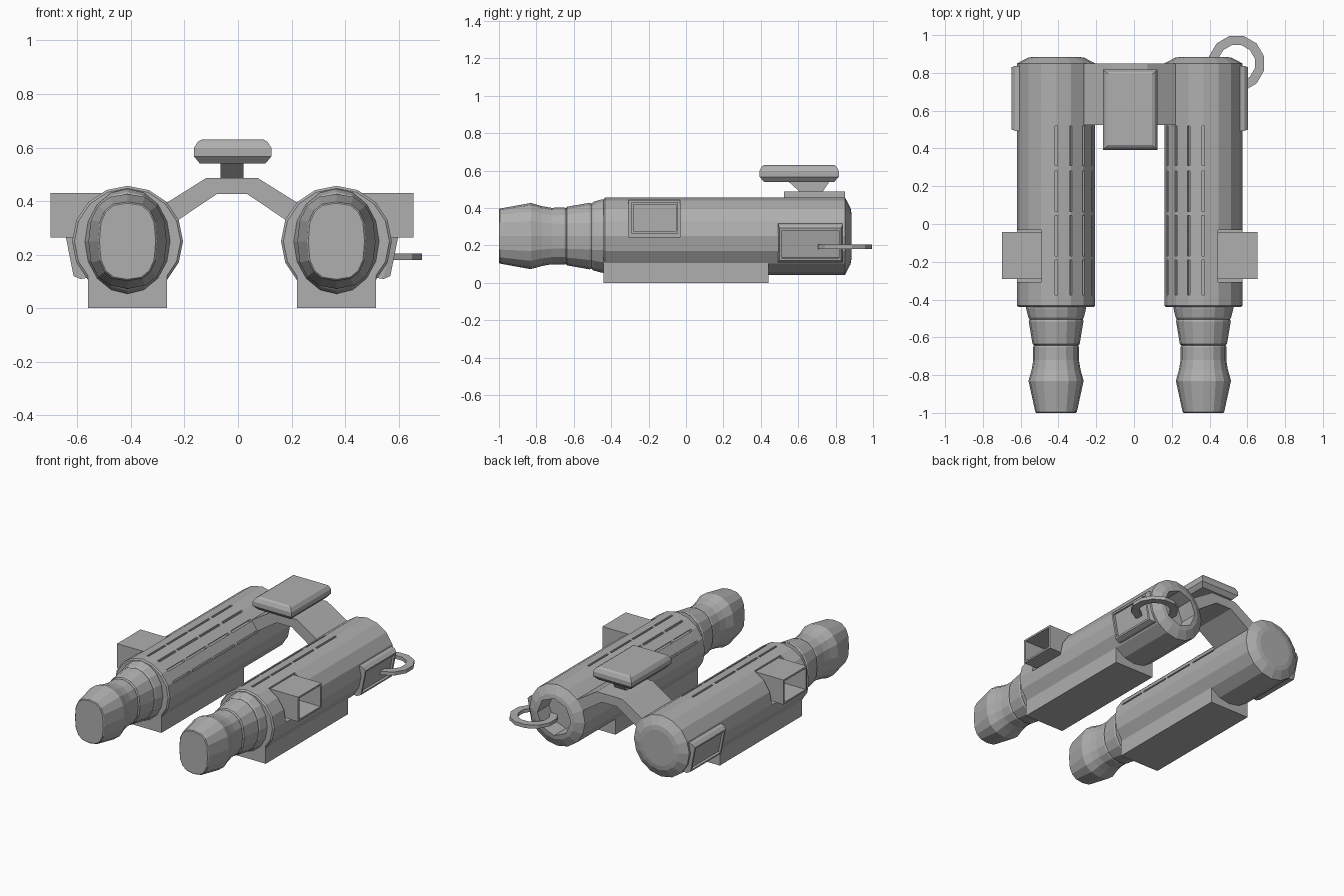
import bpy, bmesh
from math import sin, cos, pi, radians, copysign
from mathutils import Vector

AXIS = -0.0225   # mirror plane of the two barrels
OFFSET = 0.39    # barrel distance from the mirror plane
HEIGHT = 0.25    # barrel axis height

if "Cube" in bpy.data.objects:
    bpy.data.objects.remove(bpy.data.objects["Cube"])

grey = bpy.data.materials.new("plain grey")
grey.use_nodes = True
colour = (0.43, 0.43, 0.43, 1)
grey.diffuse_color = colour
grey.node_tree.nodes["Principled BSDF"].inputs["Base Color"].default_value = colour


def skin(bm, rings, loop=False):
    """Join rings of points with quads, capping the ends unless looped."""
    rows = [[bm.verts.new(p) for p in ring] for ring in rings]
    n = len(rows[0])
    pairs = list(zip(rows, rows[1:]))
    if loop:
        pairs.append((rows[-1], rows[0]))
    else:
        bm.faces.new(rows[0])
        bm.faces.new(rows[-1])
    for a, b in pairs:
        for i in range(n):
            j = (i + 1) % n
            bm.faces.new((a[i], a[j], b[j], b[i]))


def finish(name, bm):
    bmesh.ops.recalc_face_normals(bm, faces=bm.faces[:])
    mesh = bpy.data.meshes.new(name)
    bm.to_mesh(mesh)
    bm.free()
    mesh.materials.append(grey)
    obj = bpy.data.objects.new(name, mesh)
    bpy.context.scene.collection.objects.link(obj)
    return obj


def build(name, rings, loop=False):
    bm = bmesh.new()
    skin(bm, rings, loop)
    return finish(name, bm)


def rect(hx, hy, z, cx=0, cy=0):
    return [Vector((cx + sx * hx, cy + sy * hy, z))
            for sx, sy in ((-1, -1), (1, -1), (1, 1), (-1, 1))]


def section(cx, y, rx, rz, power=2.0, sides=16):
    """Superellipse ring across the barrel."""
    pts = []
    for i in range(sides):
        c, s = cos(2 * pi * i / sides), sin(2 * pi * i / sides)
        pts.append(Vector((cx + rx * copysign(abs(c) ** (2 / power), c), y,
                           HEIGHT + rz * copysign(abs(s) ** (2 / power), s))))
    return pts


def carve(obj, cutter):
    cutter.hide_render = True
    mod = obj.modifiers.new("carve", 'BOOLEAN')
    mod.operation = 'DIFFERENCE'
    mod.solver = 'EXACT'
    mod.object = cutter
    bpy.context.view_layer.update()
    graph = bpy.context.evaluated_depsgraph_get()
    mesh = bpy.data.meshes.new_from_object(obj.evaluated_get(graph))
    obj.modifiers.clear()
    obj.data = mesh
    mesh.materials.clear()
    mesh.materials.append(grey)
    bpy.data.objects.remove(cutter)


# Eyepiece profile: y, half width, half height, squareness
EYEPIECE = [(-0.40, 0.165, 0.198, 2), (-0.45, 0.158, 0.196, 2), (-0.495, 0.147, 0.184, 2.1),
            (-0.505, 0.141, 0.174, 2.1), (-0.515, 0.145, 0.178, 2.1), (-0.635, 0.125, 0.157, 2.3),
            (-0.642, 0.117, 0.149, 2.3), (-0.65, 0.121, 0.153, 2.3), (-0.72, 0.121, 0.151, 2.4),
            (-0.77, 0.129, 0.160, 2.4), (-0.83, 0.146, 0.177, 2.4), (-0.995, 0.110, 0.147, 2.7),
            (-1.0, 0.105, 0.142, 2.7)]
BODY = [(-0.44, 0.198), (-0.432, 0.207), (0.85, 0.207), (0.88, 0.15), (0.885, 0.12)]

for side, tag in ((1, "left"), (-1, "right")):
    cx = AXIS + side * OFFSET

    def out(x, y, z):
        """Point measured outwards from the barrel axis."""
        return Vector((cx + side * x, y, HEIGHT + z))

    def panel(x, hy, cy, hz, cz, turn=0.0):
        """Rectangle facing outwards, turned about the barrel axis."""
        c, s = cos(turn), sin(turn)
        pts = []
        for sy, sz in ((-1, -1), (1, -1), (1, 1), (-1, 1)):
            v = cz + sz * hz
            pts.append(out(x * c - v * s, cy + sy * hy, x * s + v * c))
        return pts

    # Main barrel
    body = build(tag + "_barrel", [section(cx, y, r, r) for y, r in BODY])

    # Grooves, sight pocket and rear recess carved from the barrel
    bm = bmesh.new()
    for row in range(4):
        turn = radians(90 + 22.5 * row)
        for start, end in ((-0.375, -0.19), (-0.17, 0.045), (0.065, 0.28), (0.31, 0.52)):
            mid, half = (start + end) / 2, (end - start) / 2
            skin(bm, [panel(r, half, mid, 0.007, 0, turn) for r in (0.185, 0.23)])
    skin(bm, [panel(x, 0.138, -0.17, 0.1, 0.095) for x in (0.077, 0.3)])
    if side > 0:
        skin(bm, [section(cx, y, 0.125, 0.125, sides=8) for y in (0.76, 0.95)])
    carve(body, finish("cutter", bm))

    # Eyepiece
    build(tag + "_eyepiece", [section(cx, *p) for p in EYEPIECE])

    # Base block under the barrel
    build(tag + "_base_block", [rect(0.148, 0.44, z, cx) for z in (0, 0.13)])

    # Open side sight box
    build(tag + "_side_box", [panel(x, 0.125 - w, -0.167, 0.083 - w, 0.098)
                              for x, w in ((0.07, 0), (0.287, 0), (0.287, 0.012), (0.12, 0.012))])

    # Framed side plate
    build(tag + "_side_plate", [panel(x, hy, 0.665, hz, 0, radians(-11.25))
                                for x, hy, hz in ((0.16, 0.172, 0.105), (0.2, 0.172, 0.104),
                                                  (0.223, 0.165, 0.088), (0.223, 0.152, 0.076),
                                                  (0.208, 0.152, 0.076))])

# Bridge between the barrels
arch = [(0.25, 0.39), (0.095, 0.487), (-0.095, 0.487), (-0.25, 0.39), (-0.27, 0.34),
        (-0.2, 0.33), (-0.057, 0.426), (0.057, 0.426), (0.2, 0.33), (0.27, 0.34)]
build("bridge", [[Vector((AXIS + x, y, z)) for x, z in arch] for y in (0.525, 0.85)])

# Flared neck and bevelled top pad
build("pad_neck", [rect(0.043, hy, z, AXIS, cy)
                   for hy, z, cy in ((0.06, 0.47, 0.67), (0.06, 0.485, 0.67), (0.117, 0.55, 0.655))])
build("top_pad", [rect(hx, hy, z, -0.02, 0.605)
                  for hx, hy, z in ((0.122, 0.188, 0.54), (0.145, 0.212, 0.567),
                                    (0.145, 0.212, 0.598), (0.13, 0.2, 0.622), (0.115, 0.188, 0.63))])

# Strap ring at the rear of the left barrel
ring = []
for i in range(12):
    a = 2 * pi * (i + 0.5) / 12
    ring.append([Vector((0.543 + r * cos(a), 0.85 + r * sin(a), z))
                 for r, z in ((0.15, 0.18), (0.15, 0.204), (0.1, 0.204), (0.1, 0.18))])
build("strap_ring", ring, loop=True)
